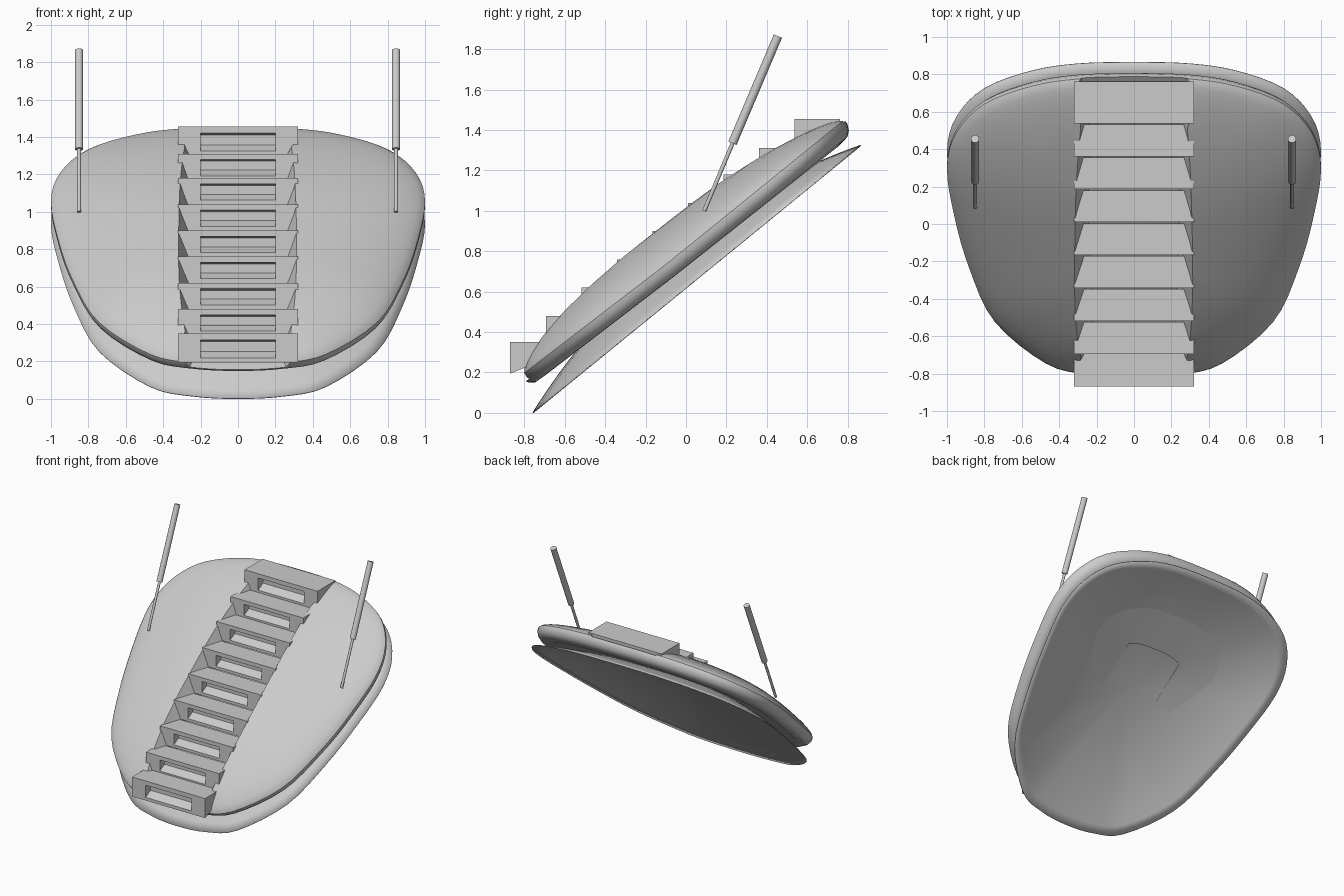
import bpy, bmesh, math
from mathutils import Vector

if "Cube" in bpy.data.objects:
    bpy.data.objects.remove(bpy.data.objects["Cube"])

# Tilted frame: u runs up the slope, n is the slope normal
def P(x, u, n):
    return Vector((x, .775 * u - .632 * n, .622 + .632 * u + .775 * n))

def make(name, bm, smooth=None):
    bmesh.ops.recalc_face_normals(bm, faces=bm.faces)
    me = bpy.data.meshes.new(name)
    bm.to_mesh(me)
    bm.free()
    ob = bpy.data.objects.new(name, me)
    bpy.context.collection.objects.link(ob)
    if smooth:
        smooth_it(ob, smooth)
    return ob

def activate(ob):
    bpy.ops.object.select_all(action='DESELECT')
    ob.select_set(True)
    bpy.context.view_layer.objects.active = ob

def smooth_it(ob, deg):
    activate(ob)
    bpy.ops.object.shade_smooth_by_angle(angle=math.radians(deg))

# Rounded trapezoid outline (half, then mirrored and smoothed)
half = [(0, 1.115), (.3, 1.105), (.55, 1.055), (.8, .935), (.95, .74), (1, .5),
        (.96, .17), (.88, -.2), (.745, -.58), (.47, -.88), (.24, -.96), (0, -.98)]
loop = [Vector(p) for p in half + [(-x, u) for x, u in half[-2:0:-1]]]

def outline(steps=4):
    out, k = [], len(loop)
    for i in range(k):
        a, b, c, d = (loop[(i + j) % k] for j in (-1, 0, 1, 2))
        for s in range(steps):
            t = s / steps
            out.append(.5 * (2 * b + (c - a) * t + (2 * a - 5 * b + 4 * c - d) * t * t
                             + (3 * b - a - 3 * c + d) * t ** 3))
    return out

def dome(bm, profile, low=1.0, high=1.0, tilt=0.0, close=False):
    """Rings of the outline scaled by r at height n, profile starts at r = 0."""
    def pt(p, r, n):
        u = .1 + (p.y - .1) * r * (low if p.y < .1 else high)
        drop = tilt * u * (1 if u < 0 else 1 - .9 * r ** 5)
        return bm.verts.new(P(p.x * r, u, n - drop))
    pts = outline()
    first = bm.verts.new(P(0, .1, profile[0][1]))
    body = profile[1:-1] if close else profile[1:]
    rings = [[pt(p, r, n) for p in pts] for r, n in body]
    k = len(pts)
    for i in range(k):
        j = (i + 1) % k
        bm.faces.new((first, rings[0][i], rings[0][j]))
        for a, b in zip(rings, rings[1:]):
            bm.faces.new((a[i], b[i], b[j], a[j]))
    if close:
        last = bm.verts.new(P(0, .1, profile[-1][1]))
        for i in range(k):
            bm.faces.new((last, rings[-1][(i + 1) % k], rings[-1][i]))

# Thin hollow base plate
bm = bmesh.new()
dome(bm, [(r, .175 * (1 - r ** 2.1)) for r in (0, .2, .4, .55, .7, .8, .88, .94, 1)])
base = make("base_plate", bm)
mod = base.modifiers.new("thick", 'SOLIDIFY')
mod.thickness = .006
smooth_it(base, 40)

# Thick domed upper shell
top = [(r, .15 + .17 * (1 - r ** 2.6) ** .7)
       for r in (0, .2, .4, .55, .68, .78, .86, .92, .96, .985, 1)]
bm = bmesh.new()
dome(bm, top + [(1, .125), (.985, .097), (.96, .08), (.9, .078), (.6, .125), (0, .182)],
     low=.94, high=1.015, tilt=.03, close=True)
shell = make("upper_shell", bm)

# Channel cutter, sloped walls flaring at both ends
bm = bmesh.new()
hi = [(.5, 1.3), (.43, 1.1), (.34, .85), (.34, -.72), (.41, -.9), (.48, -1.15)]
lo = [(.3, 1.3), (.28, 1.1), (.24, .85), (.22, -.72), (.26, -.9), (.28, -1.15)]
def poly(pts, n):
    return [bm.verts.new(P(x, u, n)) for x, u in pts + [(-x, u) for x, u in pts[::-1]]]
A, B = poly(hi, .36), poly(lo, .14)
bm.faces.new(A)
bm.faces.new(B[::-1])
for i in range(len(A)):
    j = (i + 1) % len(A)
    bm.faces.new((A[i], B[i], B[j], A[j]))
cutter = make("channel_cutter", bm)
cutter.hide_render = True
mod = shell.modifiers.new("channel", 'BOOLEAN')
mod.operation = 'DIFFERENCE'
mod.solver = 'EXACT'
mod.object = cutter
activate(shell)
bpy.ops.object.modifier_apply(modifier="channel")
bpy.data.objects.remove(cutter)
smooth_it(shell, 35)

# Nine stepped spine blocks, each with a recessed front window
tops = [.35, .48, .62, .76, .9, 1.04, 1.18, 1.31, 1.455]
for i, zt in enumerate(tops):
    end = i in (0, 8)
    yf, h, d, lift = -.87 + .176 * i, (.155 if end else .14), (.225 if end else .17), .09
    bm = bmesh.new()
    bmesh.ops.create_cube(bm, size=1)
    for v in bm.verts:
        back, low = v.co.y > 0, v.co.z < 0
        v.co = Vector((v.co.x * .64, yf + (d if back else 0),
                       zt - (h - (lift if back else 0) if low else 0)))
    bm.normal_update()
    front = min(bm.faces, key=lambda f: f.calc_center_median().y)
    bmesh.ops.inset_region(bm, faces=[front], thickness=.02)
    zc, hz = zt - h * .53, h * .31
    for v in front.verts:
        v.co.x = math.copysign(.2, v.co.x)
        v.co.z = zc + math.copysign(hz, v.co.z - zc)
    ret = bmesh.ops.extrude_face_region(bm, geom=[front])
    new = [g for g in ret["geom"] if isinstance(g, bmesh.types.BMVert)]
    if front.is_valid:
        bmesh.ops.delete(bm, geom=[front], context='FACES_ONLY')
    for v in new:
        v.co.y += .06
        v.co.z = zc + (hz * .8 if v.co.z > zc else -hz * .3)
    make(f"spine_block_{i + 1}", bm)

# Two slanted rods: thin stem with a thicker grip
def rod(name, a, b, r):
    a, b = Vector(a), Vector(b)
    bpy.ops.mesh.primitive_cylinder_add(vertices=16, radius=r, depth=(b - a).length,
                                        location=(a + b) / 2)
    ob = bpy.context.object
    ob.name = name
    ob.rotation_euler = (b - a).to_track_quat('Z', 'Y').to_euler()
    smooth_it(ob, 40)

for side, x in (("left", -.85), ("right", .845)):
    rod(side + "_rod_stem", (x, .09, 1.0), (x, .235, 1.345), .01)
    rod(side + "_rod_grip", (x, .23, 1.335), (x, .455, 1.865), .022)
